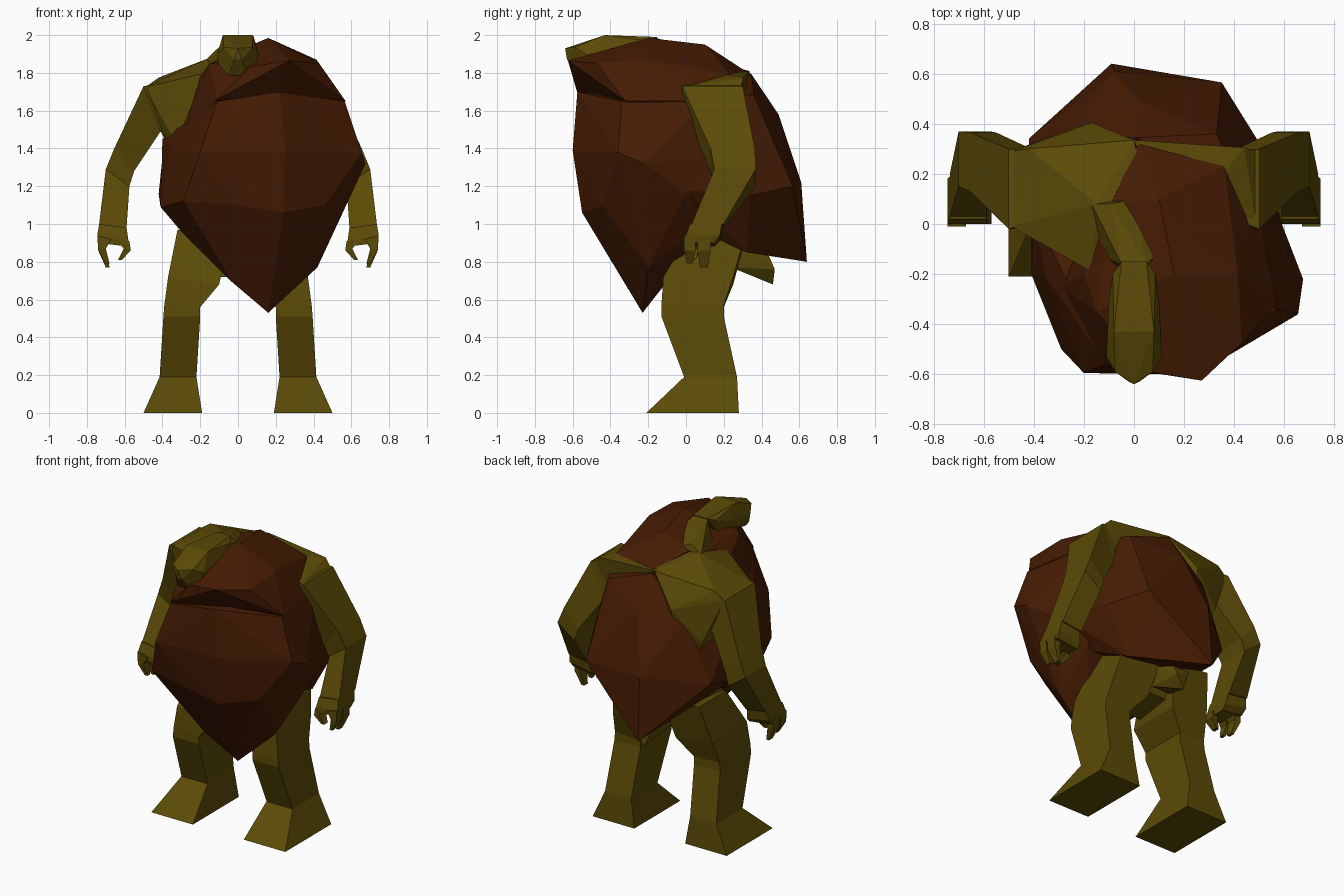
import bpy, bmesh


def material(name, rgb):
    m = bpy.data.materials.new(name)
    m.diffuse_color = (*rgb, 1)
    return m


GREEN = material("olive skin", (0.106, 0.070, 0.002))
BROWN = material("brown bulk", (0.062, 0.0115, 0.001))


def add(name, bm, mat):
    bmesh.ops.recalc_face_normals(bm, faces=bm.faces)
    me = bpy.data.meshes.new(name)
    bm.to_mesh(me)
    bm.free()
    me.materials.append(mat)
    ob = bpy.data.objects.new(name, me)
    bpy.context.collection.objects.link(ob)
    return ob


def hull(name, pts, mat):
    """Faceted solid wrapped round a few corner points."""
    bm = bmesh.new()
    vs = [bm.verts.new(p) for p in pts]
    bmesh.ops.convex_hull(bm, input=vs)
    loose = [v for v in bm.verts if not v.link_faces]
    bmesh.ops.delete(bm, geom=loose, context='VERTS')
    bmesh.ops.dissolve_limit(bm, angle_limit=0.03, verts=bm.verts, edges=bm.edges)
    return add(name, bm, mat)


def limb(name, sections, mat):
    """Four-sided loft; section = outer x, outer z, inner x, inner z, front y, back y."""
    bm = bmesh.new()
    rings = []
    for xo, zo, xi, zi, yf, yb in sections:
        co = [(xo, yf, zo), (xo, yb, zo), (xi, yb, zi), (xi, yf, zi)]
        rings.append([bm.verts.new(c) for c in co])
    for a, b in zip(rings, rings[1:]):
        for i in range(4):
            j = (i + 1) % 4
            bm.faces.new((a[i], a[j], b[j], b[i]))
    bm.faces.new(rings[0])
    bm.faces.new(rings[-1])
    return add(name, bm, mat)


def mirrored(ob):
    m = ob.modifiers.new("other side", 'MIRROR')
    m.use_axis = (True, False, False)


def both(pts):
    return pts + [(-x, y, z) for x, y, z in pts]


# Legs and wedge feet
mirrored(limb("leg", [
    (0.50, 0.0, 0.19, 0.0, -0.21, 0.28),
    (0.415, 0.19, 0.22, 0.19, -0.01, 0.27),
    (0.395, 0.51, 0.20, 0.51, -0.13, 0.20),
    (0.39, 0.57, 0.20, 0.56, -0.13, 0.20),
    (0.37, 0.72, 0.10, 0.68, -0.12, 0.25),
    (0.32, 0.97, 0.04, 0.94, 0.03, 0.32)], GREEN))

# Pelvis and short drooping tail
hull("pelvis", both([(0.10, -0.05, 0.72), (0.10, 0.2, 0.75), (0.3, 0.0, 0.97),
                     (0.25, 0.28, 0.95), (0.25, 0.1, 1.2)]), GREEN)
hull("tail", [(-0.08, 0.24, 0.77), (0.06, 0.24, 0.77), (0.07, 0.3, 0.88), (-0.09, 0.3, 0.88),
              (-0.07, 0.44, 0.83), (0.05, 0.44, 0.83), (0.05, 0.47, 0.76),
              (-0.01, 0.46, 0.68)], GREEN)

# Arms
mirrored(limb("arm", [
    (0.36, 1.75, 0.22, 1.46, 0.03, 0.28),
    (0.50, 1.73, 0.41, 1.49, -0.02, 0.30),
    (0.655, 1.40, 0.55, 1.28, 0.13, 0.365),
    (0.70, 1.29, 0.575, 1.20, 0.15, 0.37),
    (0.735, 1.00, 0.59, 0.98, 0.03, 0.20)], GREEN))

# Hands: palm and curled prongs
mirrored(limb("palm", [
    (0.735, 1.00, 0.59, 0.98, 0.02, 0.19),
    (0.745, 0.94, 0.58, 0.91, 0.0, 0.18),
    (0.735, 0.90, 0.58, 0.88, 0.0, 0.15)], GREEN))
for name, yf, yb, tip in (("front_finger", -0.01, 0.05, 0.79), ("rear_finger", 0.06, 0.13, 0.77)):
    mirrored(limb(name, [
        (0.745, 0.94, 0.67, 0.92, yf, yb),
        (0.74, 0.86, 0.70, 0.87, yf, yb),
        (0.70, tip, 0.68, tip, yf + 0.015, yb - 0.015)], GREEN))
mirrored(limb("thumb", [
    (0.64, 0.91, 0.575, 0.91, 0.0, 0.07),
    (0.605, 0.87, 0.568, 0.86, 0.0, 0.07),
    (0.635, 0.81, 0.615, 0.81, 0.01, 0.05)], GREEN))

# Shoulders and back
hull("torso", [(0, 0.335, 1.81), (-0.42, 0.30, 1.775), (-0.17, 0.405, 1.62), (-0.36, 0.34, 1.42),
               (-0.49, -0.01, 1.725), (-0.49, 0.29, 1.725), (-0.41, 0.0, 1.49),
               (-0.17, -0.19, 1.80), (-0.15, 0.08, 1.88),
               (-0.33, -0.10, 1.43), (-0.2, 0.3, 1.1), (-0.2, 0.0, 1.1), (0.1, 0.1, 1.1),
               (0.05, 0.1, 1.85)], GREEN)
hull("far_shoulder", [(0, 0.335, 1.81), (0.44, 0.305, 1.775), (0.37, 0.22, 1.79),
                      (0.49, -0.01, 1.725), (0.49, 0.29, 1.725), (0.41, 0.0, 1.5),
                      (0.40, 0.28, 1.5), (0.2, 0.1, 1.5), (0.05, 0.2, 1.8)], GREEN)

# Neck and forward-set head
hull("neck", [(-0.17, 0.08, 1.87), (-0.09, 0.08, 1.92), (0.0, 0.10, 1.88), (-0.12, -0.13, 1.83),
              (-0.05, -0.16, 1.985), (0.05, -0.16, 1.985), (0.08, -0.13, 1.95),
              (-0.05, -0.2, 1.83), (0.06, -0.2, 1.83)], GREEN)
hull("head", both([(0.05, -0.15, 1.99), (0.085, -0.20, 1.97), (0.08, -0.43, 2.0),
                   (0.10, -0.30, 1.93), (0.11, -0.53, 1.90), (0.075, -0.59, 1.935),
                   (0.10, -0.53, 1.84), (0.05, -0.57, 1.785), (0.07, -0.25, 1.85),
                   (0.0, -0.64, 1.93), (0.02, -0.63, 1.87)]), GREEN)

# Front bulk, tapering down to a point
hull("belly", [(0.16, -0.23, 0.53), (0.42, -0.2, 0.77), (-0.04, -0.3, 0.70),
               (0.0, -0.545, 1.10), (0.24, -0.55, 1.06), (0.46, -0.44, 1.10),
               (-0.20, -0.595, 1.38), (0.25, -0.60, 1.39), (0.655, -0.36, 1.38),
               (-0.11, -0.56, 1.65), (0.22, -0.575, 1.70), (0.565, -0.34, 1.65),
               (0.675, -0.22, 1.32), (0.59, 0.0, 1.16), (-0.29, -0.50, 1.12),
               (-0.41, -0.2, 1.09), (-0.30, -0.2, 0.96), (-0.36, -0.2, 1.42),
               (-0.40, 0.05, 1.45), (-0.41, 0.1, 1.09), (0.1, 0.1, 0.95),
               (0.45, 0.1, 1.0), (0.53, 0.15, 1.35), (0.49, 0.1, 1.65)], BROWN)

# Overhanging upper lip and crown
hull("upper_bulk", [(0.16, -0.20, 1.985), (0.1, 0.10, 1.95), (0.02, 0.33, 1.80),
                    (0.36, 0.23, 1.79), (0.415, -0.20, 1.87), (0.27, -0.625, 1.865),
                    (0.06, -0.59, 1.83), (0.43, -0.475, 1.85), (0.57, -0.32, 1.65),
                    (-0.11, -0.565, 1.66), (-0.15, -0.35, 1.85), (-0.09, 0.08, 1.88),
                    (0.22, -0.48, 1.68), (-0.2, -0.2, 1.78), (-0.30, -0.25, 1.45),
                    (0.49, 0.1, 1.65), (0.2, 0.1, 1.4)], BROWN)

# Rear bulk, hanging to a point behind
hull("back_bulk", [(-0.09, 0.64, 0.80), (-0.08, 0.61, 1.22), (0.35, 0.565, 1.20),
                   (0.02, 0.49, 1.58), (0.01, 0.345, 1.795), (0.33, 0.36, 1.68),
                   (0.49, 0.34, 1.15), (0.59, 0.0, 1.18), (0.33, 0.32, 0.85),
                   (0.40, 0.1, 0.95), (0.53, 0.15, 1.40),
                   (-0.42, 0.34, 1.16), (-0.41, 0.1, 1.09), (-0.25, 0.36, 1.55),
                   (-0.39, 0.05, 1.45), (0.45, 0.1, 1.70), (0.1, 0.1, 0.95)], BROWN)
